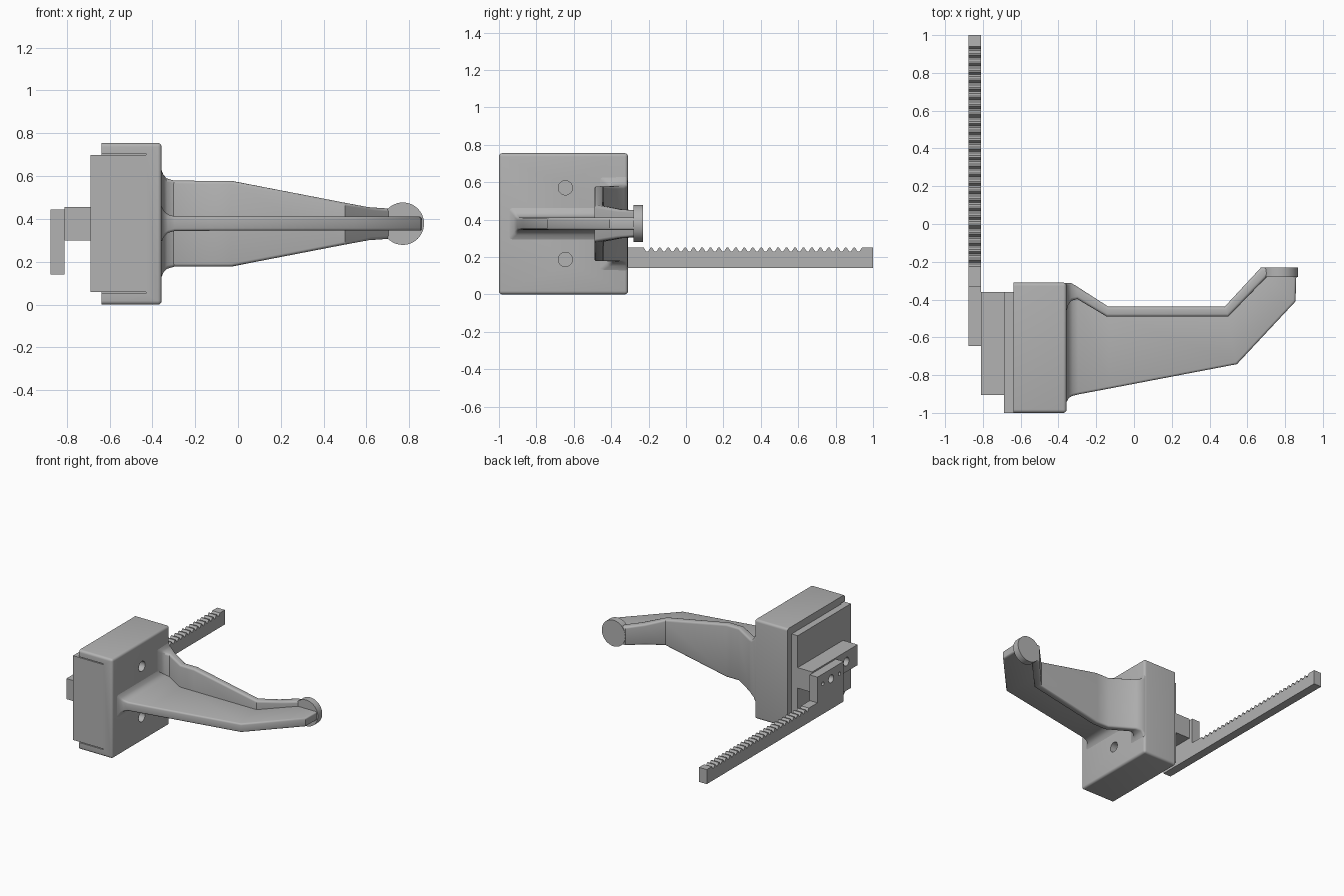
import bpy, bmesh, math
from mathutils import Matrix

cube = bpy.data.objects.get("Cube")
if cube:
    bpy.data.objects.remove(cube, do_unlink=True)

grey = bpy.data.materials.new("plain_grey")
grey.use_nodes = True
grey.diffuse_color = (0.45, 0.45, 0.45, 1)
grey.node_tree.nodes["Principled BSDF"].inputs["Base Color"].default_value = (0.45, 0.45, 0.45, 1)

MID = 0.378  # height of the handle axis


def finish(name, bm, smooth=False):
    bmesh.ops.recalc_face_normals(bm, faces=bm.faces)
    mesh = bpy.data.meshes.new(name)
    bm.to_mesh(mesh)
    bm.free()
    mesh.materials.append(grey)
    obj = bpy.data.objects.new(name, mesh)
    bpy.context.collection.objects.link(obj)
    if smooth:
        shade(obj)
    return obj


def shade(obj):
    bpy.ops.object.select_all(action='DESELECT')
    obj.select_set(True)
    bpy.context.view_layer.objects.active = obj
    bpy.ops.object.shade_smooth_by_angle(angle=math.radians(35))


def box(name, lo, hi, round_edges=0.0):
    bm = bmesh.new()
    bmesh.ops.create_cube(bm, size=1)
    for v in bm.verts:
        v.co = [(a + b) / 2 + c * (b - a) for a, b, c in zip(lo, hi, v.co)]
    if round_edges:  # the mounting side at low x stays sharp
        edges = [e for e in bm.edges if max(v.co.x for v in e.verts) > lo[0] + 0.01]
        bmesh.ops.bevel(bm, geom=edges, offset=round_edges, segments=4,
                        profile=0.5, affect='EDGES')
    return finish(name, bm)


def cylinder(name, center, radius, depth, axis, sides=32):
    bm = bmesh.new()
    bmesh.ops.create_cone(bm, cap_ends=True, segments=sides, radius1=radius,
                          radius2=radius, depth=depth)
    turn = Matrix.Rotation(math.pi / 2, 4, 'Y' if axis == 'X' else 'X')
    bmesh.ops.transform(bm, matrix=Matrix.Translation(center) @ turn, verts=bm.verts)
    return finish(name, bm, True)


def loft(name, sections, rounding):
    """Upright rectangles given as front x, front y, back x, back y, half height."""
    bm = bmesh.new()
    rings = [[bm.verts.new(p) for p in ((fx, fy, MID - h), (bx, by, MID - h),
                                        (bx, by, MID + h), (fx, fy, MID + h))]
             for fx, fy, bx, by, h in sections]
    for a, b in zip(rings, rings[1:]):
        for i in range(4):
            j = (i + 1) % 4
            bm.faces.new((a[i], a[j], b[j], b[i]))
    bm.faces.new(rings[0])
    bm.faces.new(rings[-1])
    bmesh.ops.recalc_face_normals(bm, faces=bm.faces)
    edges = [bm.edges.get((a[i], b[i])) for a, b in zip(rings, rings[1:]) for i in range(4)]
    bmesh.ops.bevel(bm, geom=edges, offset=rounding, segments=3, profile=0.5,
                    affect='EDGES', clamp_overlap=True)
    return finish(name, bm, True)


def cut(obj, cutters):
    for cutter in cutters:
        cutter.hide_render = True
        mod = obj.modifiers.new("cut", 'BOOLEAN')
        mod.operation = 'DIFFERENCE'
        mod.solver = 'EXACT'
        mod.object = cutter
        bpy.context.view_layer.objects.active = obj
        bpy.ops.object.modifier_apply(modifier=mod.name)
        bpy.data.objects.remove(cutter, do_unlink=True)
    shade(obj)


# Housing block with two screw holes and the slits beside the guide plate
block = box("housing_block", (-0.637, -1, 0), (-0.357, -0.31, 0.755), 0.018)
cut(block, [cylinder("hole_cutter", (-0.38, -0.645, z), 0.038, 0.2, 'X') for z in (0.187, 0.57)]
    + [box("slit_cutter", (-0.7, -1.1, z - 0.003), (-0.43, -0.95, z + 0.003)) for z in (0.055, 0.702)])
box("guide_plate", (-0.688, -1, 0.058), (-0.55, -0.36, 0.699))

# Slider that carries the rack
slider = box("slider", (-0.81, -0.905, 0.30), (-0.68, -0.36, 0.456))
cut(slider, [cylinder("hole_cutter", (-0.81, -0.77, MID), 0.032, 0.16, 'X')])

# Toothed rack with raised mounting tab
first, last, teeth = -0.235, 0.94, 26
pitch = (last - first) / teeth
profile = [(-0.645, 0.445), (-0.645, 0.14), (1, 0.14), (1, 0.25)]
for i in range(teeth):
    y = last - i * pitch
    profile += [(y, 0.25), (y - pitch * 0.3, 0.229), (y - pitch * 0.5, 0.229), (y - pitch * 0.8, 0.25)]
profile += [(-0.33, 0.25), (-0.33, 0.445)]
bm = bmesh.new()
face = bm.faces.new([bm.verts.new((-0.875, y, z)) for y, z in profile])
side = bmesh.ops.extrude_face_region(bm, geom=[face])
bmesh.ops.translate(bm, vec=(0.065, 0, 0),
                    verts=[g for g in side["geom"] if isinstance(g, bmesh.types.BMVert)])
rack = finish("toothed_rack", bm)
cut(rack, [cylinder("hole_cutter", (-0.85, y, 0.37), r, 0.12, 'X')
           for y, r in ((-0.395, 0.014), (-0.495, 0.03), (-0.595, 0.014))])

# Upright handle spine, flared into the block
loft("handle_spine", [
    (-0.39, -0.46, -0.39, -0.312, 0.25), (-0.357, -0.46, -0.357, -0.312, 0.25),
    (-0.347, -0.425, -0.347, -0.312, 0.225), (-0.33, -0.405, -0.33, -0.312, 0.209),
    (-0.30, -0.397, -0.30, -0.332, 0.201), (-0.145, -0.49, -0.135, -0.438, 0.2),
    (-0.03, -0.49, -0.03, -0.438, 0.2), (0.50, -0.49, 0.48, -0.438, 0.098),
    (0.62, -0.365, 0.58, -0.33, 0.077), (0.705, -0.278, 0.672, -0.231, 0.071),
    (0.73, -0.275, 0.73, -0.231, 0.068)], 0.014)

# Flat grip web, flared into the block
loft("handle_web", [
    (-0.39, -0.945, -0.39, -0.34, 0.085), (-0.357, -0.945, -0.357, -0.34, 0.085),
    (-0.345, -0.92, -0.345, -0.35, 0.058), (-0.325, -0.909, -0.325, -0.36, 0.042),
    (-0.295, -0.902, -0.295, -0.37, 0.034), (-0.13, -0.871, -0.13, -0.465, 0.033),
    (0.545, -0.742, 0.49, -0.465, 0.033), (0.855, -0.41, 0.69, -0.265, 0.033),
    (0.86, -0.255, 0.70, -0.25, 0.033)], 0.012)

# Round thumb pad at the tip
cylinder("thumb_pad", (0.77, -0.255, MID), 0.099, 0.052, 'Y', 48)
